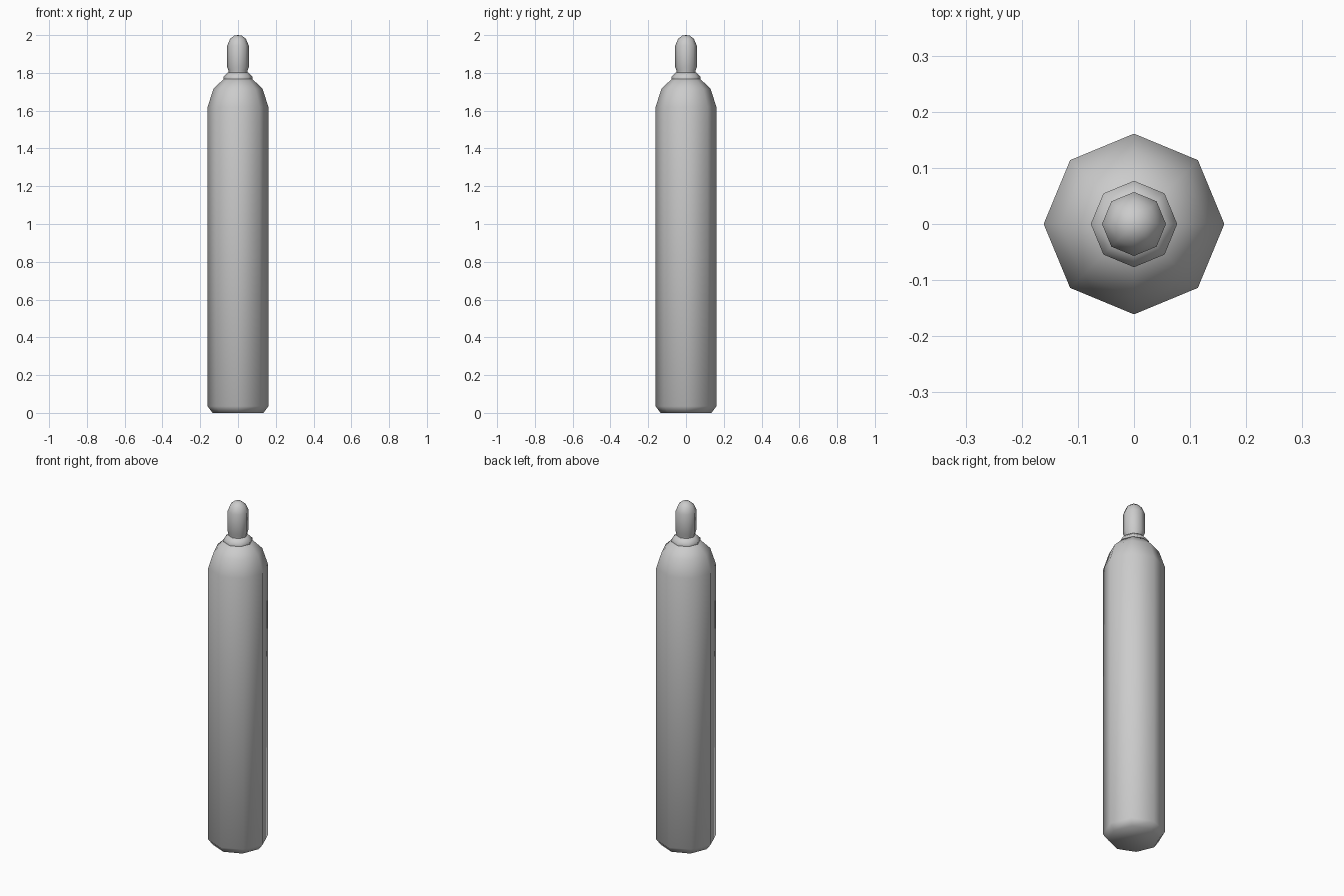
import bpy, bmesh, math

if "Cube" in bpy.data.objects:
    bpy.data.objects.remove(bpy.data.objects["Cube"])

SIDES = 8


def lathe(name, profile):
    """Revolve (radius, z) points into a closed eight-sided solid."""
    bm = bmesh.new()
    rings = []
    for r, z in profile:
        if r == 0:
            rings.append([bm.verts.new((0, 0, z))] * SIDES)
        else:
            rings.append([bm.verts.new((r * math.cos(math.tau * i / SIDES),
                                        r * math.sin(math.tau * i / SIDES), z))
                          for i in range(SIDES)])
    for low, high in zip(rings, rings[1:]):
        for i in range(SIDES):
            j = (i + 1) % SIDES
            corners = [low[i], low[j], high[j], high[i]]
            bm.faces.new(list(dict.fromkeys(corners)))
    # flat ends
    if profile[0][0] > 0:
        bm.faces.new(rings[0][::-1])
    if profile[-1][0] > 0:
        bm.faces.new(rings[-1])
    bmesh.ops.recalc_face_normals(bm, faces=bm.faces)
    mesh = bpy.data.meshes.new(name)
    bm.to_mesh(mesh)
    bm.free()
    obj = bpy.data.objects.new(name, mesh)
    bpy.context.collection.objects.link(obj)
    bpy.ops.object.select_all(action='DESELECT')
    obj.select_set(True)
    bpy.context.view_layer.objects.active = obj
    bpy.ops.object.shade_smooth_by_angle(angle=math.radians(60))
    return obj


# Tall gas tank with chamfered foot and rounded shoulder
lathe("tank_body", [(0.135, 0), (0.161, 0.035), (0.161, 1.62),
                    (0.13, 1.715), (0.072, 1.772)])

# Neck ring on the shoulder
lathe("neck_collar", [(0.077, 1.768), (0.077, 1.78), (0.052, 1.803)])

# Domed valve cap
lathe("valve_cap", [(0.05, 1.795), (0.05, 1.812), (0.057, 1.83),
                    (0.057, 1.945), (0.042, 1.98), (0.02, 1.997), (0, 2.0)])
